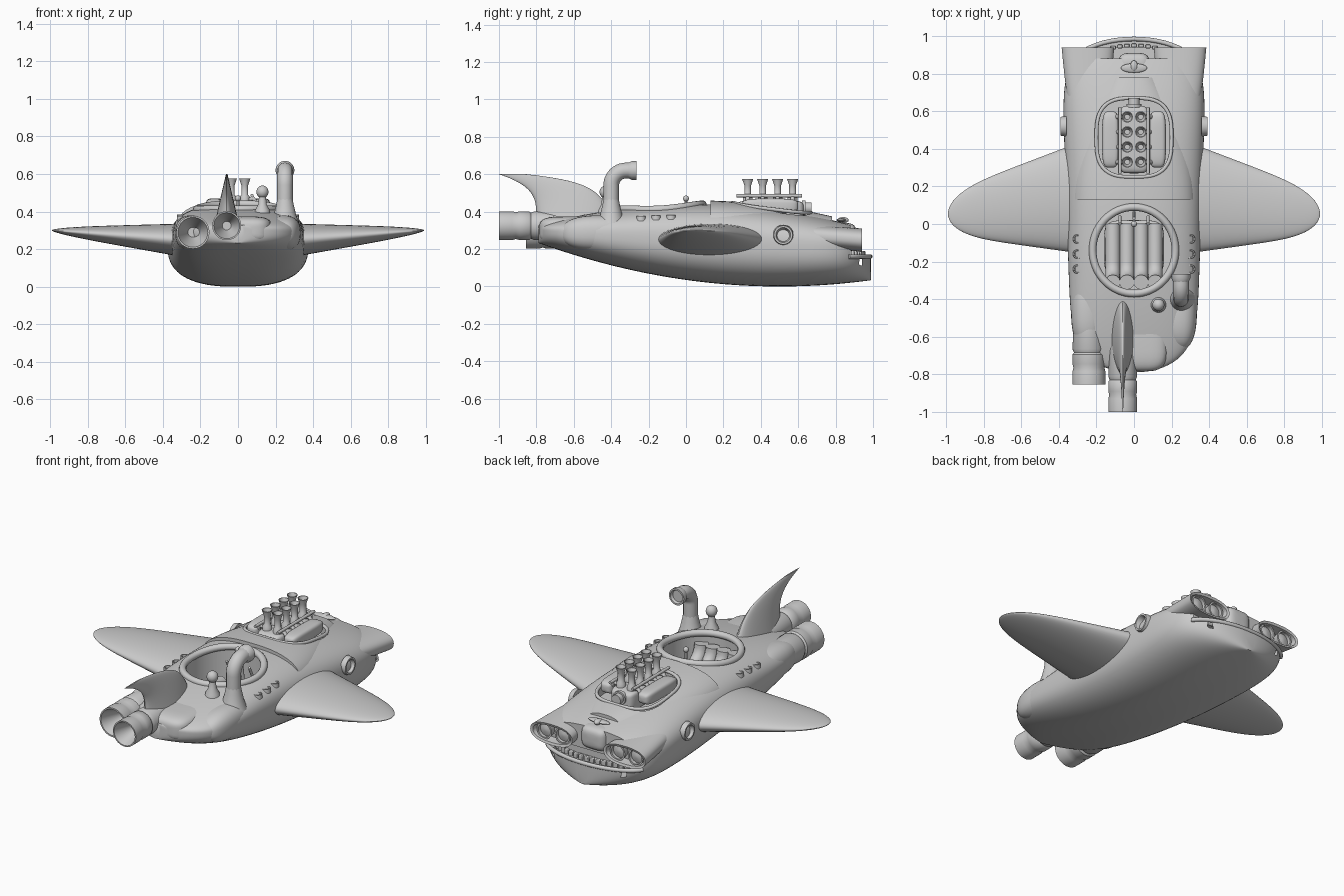
import bpy, bmesh, math
from math import sin, cos, pi, tau, sqrt

if "Cube" in bpy.data.objects:
    bpy.data.objects.remove(bpy.data.objects["Cube"])

GREY = (.6, .6, .6, 1)
clay = bpy.data.materials.new("light grey")
clay.use_nodes = True
clay.diffuse_color = GREY
clay.node_tree.nodes["Principled BSDF"].inputs["Base Color"].default_value = GREY
parts = []


def register(name, mesh):
    obj = bpy.data.objects.new(name, mesh)
    bpy.context.collection.objects.link(obj)
    mesh.materials.clear()
    mesh.materials.append(clay)
    parts.append(obj)
    return obj


def steps(count):
    return [k / count for k in range(count + 1)]


def power(value, exponent):
    return math.copysign(abs(value) ** exponent, value)


def outline(exponent, count):
    """Unit superellipse points."""
    angles = [tau * k / count for k in range(count)]
    return [(power(cos(a), 2 / exponent), power(sin(a), 2 / exponent)) for a in angles]


def loft(name, axis, rows, exponent=2, count=40):
    """Rows: position, centre, half width, middle, rise above it, drop below it."""
    bm = bmesh.new()
    rings = []
    for t, centre, half, middle, rise, drop in rows:
        ring = []
        for u, v in outline(exponent, count):
            u, v = centre + half * u, middle + v * (rise if v > 0 else drop)
            ring.append(bm.verts.new({"X": (t, u, v), "Y": (u, t, v), "Z": (v, u, t)}[axis]))
        rings.append(ring)
    for a, b in zip(rings, rings[1:]):
        for k in range(count):
            bm.faces.new((a[k], a[k - 1], b[k - 1], b[k]))
    bm.faces.new(rings[0])
    bm.faces.new(rings[-1])
    bmesh.ops.recalc_face_normals(bm, faces=bm.faces)
    mesh = bpy.data.meshes.new(name)
    bm.to_mesh(mesh)
    bm.free()
    return register(name, mesh)


def lathe(name, axis, loc, profile, count=28):
    """Round part; profile of radius and offset along the axis."""
    x, y, z = loc
    t, centre, middle = {"X": (x, y, z), "Y": (y, x, z), "Z": (z, y, x)}[axis]
    return loft(name, axis, [(t + h, centre, r, middle, r, r) for r, h in profile], count=count)


def bulge(name, loc, radii, exponent=2, count=32):
    """Ellipsoid that turns into a rounded block as the exponent grows."""
    (x, y, z), (rx, ry, rz) = loc, radii
    rows = []
    for s in steps(18):
        a = .02 + (pi - .04) * s
        f = sin(a) ** (2 / exponent)
        rows.append((y - ry * power(cos(a), 2 / exponent), x, rx * f, z, rz * f, rz * f))
    return loft(name, "Y", rows, exponent, count)


def tube(name, points, radius, cyclic=False):
    curve = bpy.data.curves.new(name, "CURVE")
    curve.dimensions = "3D"
    curve.bevel_depth, curve.bevel_resolution, curve.use_fill_caps = radius, 4, True
    path = curve.splines.new("POLY")
    path.points.add(len(points) - 1)
    for point, co in zip(path.points, points):
        point.co = (*co, 1)
    path.use_cyclic_u = cyclic
    temp = bpy.data.objects.new(name, curve)
    bpy.context.collection.objects.link(temp)
    graph = bpy.context.evaluated_depsgraph_get()
    mesh = bpy.data.meshes.new_from_object(temp.evaluated_get(graph))
    bpy.data.objects.remove(temp)
    return register(name, mesh)


def cut(targets, cutter):
    for obj in targets:
        mod = obj.modifiers.new("cut", "BOOLEAN")
        mod.operation, mod.solver, mod.object = "DIFFERENCE", "EXACT", cutter
        bpy.context.view_layer.objects.active = obj
        bpy.ops.object.modifier_apply(modifier=mod.name)
    parts.remove(cutter)
    bpy.data.objects.remove(cutter)


# Hull: plan, keel and deck lines follow simple curves along the length
FULL = 2.6
MID_Y, HALF_LENGTH = .1, .89


def hull_row(y):
    u = (y - MID_Y) / HALF_LENGTH
    half = (.36 + .03 * u) * sqrt(1 - u ** 8)
    middle = .25 - .05 * u
    keel, deck = .14 * (y - .5) ** 2, .44 - .16 * (y - .05) ** 2
    return y, 0, half, middle, deck - middle, middle - keel


def deck_height(x, y):
    _, _, half, middle, rise, _ = hull_row(y)
    return middle + rise * (1 - abs(x / half) ** FULL) ** (1 / FULL)


hull = loft("hull", "Y", [hull_row(MID_Y - HALF_LENGTH * cos(.05 + (pi - .1) * s)) for s in steps(60)], FULL, 72)
hood_rows = []
for s in steps(24):
    y = .13 + .65 * s
    hood_rows.append((y, 0, .33 - .18 * s * s, deck_height(0, y) - .14, .16, .02))
hood = loft("hood_panel", "Y", hood_rows, FULL, 60)


# Openings: mouth, cockpit and engine bay, each opening with a rim
def opening(name, targets, y, width, length, floor, exponent, rim_radius, lift):
    cut(targets, loft("cutter", "Z", [(z, y, length, 0, width, width) for z in (floor, .6)], exponent, 64))
    points = [(width * u, y + length * v) for u, v in outline(exponent, 64)]
    tube(name, [(px, py, deck_height(px, py) + lift) for px, py in points], rim_radius, True)


cut([hull], loft("cutter", "Y", [(y, 0, .6, .36, .2, .2) for y in (.88, 1.2)], 40))
cut([hull], loft("cutter", "Y", [(y, 0, .25, .15, .04, .04) for y in (.8, .94)], 8))
opening("cockpit_rim", [hull], -.14, .22, .23, .17, 2, .02, 0)
opening("engine_bay_rim", [hull, hood], .46, .2, .21, .34, 3, .01, .015)

# Lower lip and teeth
jaw_arc = [pi * k / 24 for k in range(2, 23)]
tube("lower_lip", [(.33 * cos(a), .83 + .155 * sin(a), .16) for a in jaw_arc], .012)
for a in jaw_arc[3:-3]:
    bulge("tooth", (.29 * cos(a), .8 + .15 * sin(a), .17), (.014, .01, .02), 5, 16)

# Scoop and ornament between the lamps
bulge("nose_scoop", (0, .82, .27), (.085, .09, .07), 4)
bulge("nose_ornament", (0, .83, .355), (.07, .025, .01))
bulge("ornament_body", (0, .84, .355), (.02, .03, .016))

for side in (1, -1):
    # Wings
    wing = []
    for s in steps(40):
        s = sin(s * pi / 2) * .999
        taper = sqrt(1 - s ** 8)
        thick = .085 * (1 - .8 * s) * taper
        wing.append((side * (.33 + .66 * s), .135 - .08 * s, .285 * (1 - .6 * s) * taper, .25 + .05 * s, thick, thick))
    loft("wing", "X", wing, count=48)

    # Paired headlamps in an oval pod with a hollow front
    pod = [(.5 + .44 * s, side * .245, .06 + .08 * sqrt(s), .28 - .03 * s, .06, .05 + .015 * s) for s in steps(16)]
    _, centre, half, middle, rise, drop = pod[-1]
    for y, wall in ((.935, .014), (.87, .02)):
        pod.append((y, centre, half - wall, middle, rise - wall, drop - wall))
    loft("lamp_pod", "Y", pod, 2.4, 48)
    for x in (.185, .305):
        lathe("headlamp", "Y", (side * x, .87, .25), [(.04, 0), (.05, .05), (.04, .05), (.04, .03), (.01, .04)])

    # Side intakes and cockpit vents
    lathe("side_intake", "X", (side * .36, .52, .275),
          [(r, side * h) for r, h in ((.055, 0), (.05, .03), (.04, .03), (.03, 0))])
    for k in range(3):
        y = -.08 * (k + 1)
        lathe("vent", "Z", (side * .3, y, deck_height(.3, y) - .02), [(.026, 0), (.024, .025), (.018, .025), (.016, .01)])

    # Engine: valve cover, fuel rail, trumpets and runners
    bulge("valve_cover", (side * .125, .45, .43), (.045, .15, .04), 4)
    tube("fuel_rail", [(side * .075, y, .485) for y in (.27, .62)], .009)
    for k in range(4):
        y = .33 + .08 * k
        lathe("intake_trumpet", "Z", (side * .036, y, .44),
              [(.026, 0), (.026, .04), (.018, .05), (.018, .1), (.03, .135), (.026, .135), (.014, .1)], 20)
        tube("runner", [(side * .03, y, .46), (side * .08, y, .47), (side * .1, y, .44)], .012)
    tube("dash_lever", [(side * .075, .04, .3), (side * .075, 0, .38)], .008)

bulge("engine_block", (0, .45, .4), (.08, .18, .06), 6)
lathe("front_pulley", "Y", (0, .62, .42), [(.04, 0), (.04, .02), (.03, .02), (.03, .05)])

# Cockpit: pleated bench, stick and mirror
for k in range(4):
    x = .075 * (k - 1.5)
    backrest = [(x, -.2 - .11 * sin(s * pi / 2), .36 - .11 * cos(s * pi / 2)) for s in steps(8)]
    tube("seat_pleat", [(x, 0, .24)] + backrest, .04)
bulge("seat_base", (0, -.13, .21), (.16, .15, .04), 5)
tube("control_stick", [(0, .06, .2), (0, .03, .4)], .009)
tube("mirror_stem", [(0, 0, .3), (0, 0, .47)], .007)
bulge("mirror", (0, 0, .47), (.016, .016, .016))

# Tail fin sweeping back to a thin tip
fin = []
for s in steps(30):
    rear, front = -.8 - .2 * s ** 4, -.4 - .2 * s ** 2 - .25 * s ** 8
    thick = .06 * (1 - s) + .004
    fin.append((.34 + .26 * s, (rear + front) / 2, (front - rear) / 2, -.06, thick, thick))
loft("tail_fin", "Z", fin, count=32)

# Two jets, with nacelles on both flanks and a block between them
for x, y, z, radius in ((-.24, -.855, .29, .088), (-.06, -1, .325, .077)):
    bands = [(.3, .14), (.9, 0), (1, 0), (1, .07), (.93, .09), (1, .11), (1, .16), (.9, .17), (1, .19), (.9, .35)]
    lathe("jet_nozzle", "Y", (x, y, z), [(radius * r, h) for r, h in bands], 40)
for side in (1, -1):
    bulge("nacelle", (side * .245, -.46, .285), (.09, .21, .095), 2.4)
bulge("rear_block", (.02, -.6, .3), (.16, .185, .075), 4)

# Air funnel and finial
bend = [(.25, -.32 - .08 * cos(s * pi / 2), .54 + .08 * sin(s * pi / 2)) for s in steps(10)]
tube("air_funnel", [(.25, -.4, .34)] + bend + [(.25, -.28, .62)], .042)
lathe("funnel_base", "Z", (.25, -.4, .34), [(.075, 0), (.06, .04), (.048, .09), (.04, .13)])
lathe("funnel_mouth", "Y", (.25, -.31, .62), [(.04, 0), (.05, .02), (.05, .045), (.04, .045), (.03, .02)])
lathe("finial_stem", "Z", (.13, -.43, .37), [(.045, 0), (.038, .04), (.022, .07), (.018, .12)])
bulge("finial_ball", (.13, -.43, .505), (.032, .032, .034))

# Shading
bpy.ops.object.select_all(action="DESELECT")
for obj in parts:
    obj.select_set(True)
bpy.context.view_layer.objects.active = parts[0]
bpy.ops.object.shade_smooth_by_angle(angle=math.radians(40))
